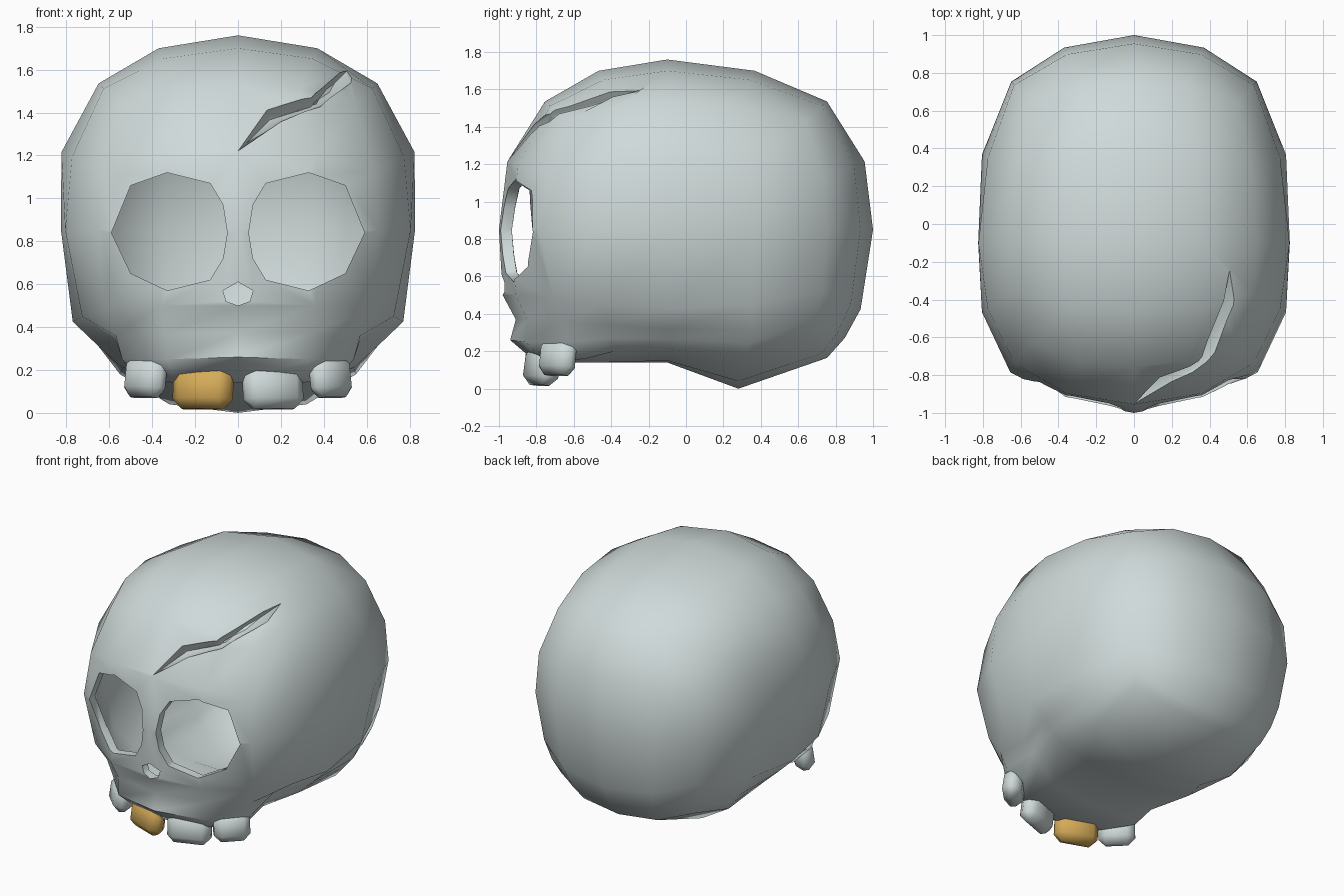
import bpy, bmesh, math
from mathutils import Vector
from mathutils.bvhtree import BVHTree

if "Cube" in bpy.data.objects:
    bpy.data.objects.remove(bpy.data.objects["Cube"])


def material(name, rgb):
    m = bpy.data.materials.new(name)
    m.diffuse_color = (*rgb, 1)
    m.use_nodes = True
    m.node_tree.nodes["Principled BSDF"].inputs["Base Color"].default_value = m.diffuse_color
    return m


bone = material("bone_grey", (0.63, 0.70, 0.70))
gold = material("gold", (0.67, 0.41, 0.10))


def make(name, bm, mat):
    bmesh.ops.recalc_face_normals(bm, faces=bm.faces)
    me = bpy.data.meshes.new(name)
    bm.to_mesh(me)
    bm.free()
    ob = bpy.data.objects.new(name, me)
    me.materials.append(mat)
    bpy.context.collection.objects.link(ob)
    return ob


def smooth(ob, degrees):
    bpy.ops.object.select_all(action='DESELECT')
    ob.select_set(True)
    bpy.context.view_layer.objects.active = ob
    bpy.ops.object.shade_smooth_by_angle(angle=math.radians(degrees))


# Skull surface: a gridded cube rounded into a superellipsoid, with a jaw
# keyed by (|u|, v, w) on the cube grid
LEVELS = ([-1, -.5, 0, .5, 1], [-1, -.5, 0, .5, 1], [-1, -.88, -.75, -.5, 0, .42, 1])
JAW = {
    (1, -1, 0): (.655, -.785, .85),
    (0, -1, -.5): (0, -.98, .50), (.5, -1, -.5): (.36, -.91, .50), (1, -1, -.5): (.62, -.71, .48),
    (0, -1, -.75): (0, -.91, .37), (.5, -1, -.75): (.34, -.85, .37), (1, -1, -.75): (.57, -.65, .36),
    (0, -1, -.88): (0, -.94, .26), (.5, -1, -.88): (.33, -.86, .25), (1, -1, -.88): (.54, -.63, .25),
    (0, -1, -1): (0, -.80, .14), (.5, -1, -1): (.29, -.74, .14), (1, -1, -1): (.46, -.54, .16),
    (0, -.5, -1): (0, -.50, .14), (.5, -.5, -1): (.28, -.46, .14), (1, -.5, -1): (.46, -.38, .20),
    (1, -.5, -.75): (.57, -.42, .34),
    (0, 0, -1): (0, -.10, .14), (.5, 0, -1): (.30, -.10, .15), (1, 0, -1): (.54, -.10, .21),
    (1, 0, -.75): (.66, -.10, .32), (1, .5, -.75): (.65, .36, .31),
    (0, .5, -1): (0, .28, 0), (.5, .5, -1): (.32, .28, .04), (1, .5, -1): (.55, .31, .18),
}


def place(u, v, w):
    if (abs(u), v, w) in JAW:
        x, y, z = JAW[(abs(u), v, w)]
        return Vector((math.copysign(x, u), y, z))
    if w == -.88:
        return place(u, v, -.75).lerp(place(u, v, -1), .5)
    n = (abs(u)**2.45 + abs(v)**2.45 + abs(w)**2.45) ** (1 / 2.45)
    x = u / n
    if abs(u) == 1 and abs(x) < .99 and w > -.5:
        x *= 1.045
    if abs(u) == .5:
        x *= .96
    y = v / n - (.1 if v in (0, .5) else 0)
    return Vector((.825 * x, y, .85 + .91 * w / n))


bm = bmesh.new()
verts = {}


def vert(c):
    if c not in verts:
        verts[c] = bm.verts.new(place(*c))
    return verts[c]


for axis in range(3):
    a, b = [k for k in range(3) if k != axis]
    for side in (-1, 1):
        for i in range(len(LEVELS[a]) - 1):
            for j in range(len(LEVELS[b]) - 1):
                quad = []
                for di, dj in ((0, 0), (1, 0), (1, 1), (0, 1)):
                    c = [0, 0, 0]
                    c[axis], c[a], c[b] = side, LEVELS[a][i + di], LEVELS[b][j + dj]
                    quad.append(vert(tuple(c)))
                bm.faces.new(quad)
surface = BVHTree.FromBMesh(bm)
skull = make("skull", bm, bone)
skull.data.polygons.foreach_set("use_smooth", [True] * len(skull.data.polygons))

shell = skull.modifiers.new("shell", 'SOLIDIFY')
shell.thickness = .06
shell.offset = -1


# Cutters for eye sockets and nose
def prism(name, outline, y0=-1.4, y1=-.45):
    bm = bmesh.new()
    front = [bm.verts.new((x, y0, z)) for x, z in outline]
    back = [bm.verts.new((x, y1, z)) for x, z in outline]
    bm.faces.new(front)
    bm.faces.new(back[::-1])
    for i in range(len(outline)):
        j = (i + 1) % len(outline)
        bm.faces.new((front[i], front[j], back[j], back[i]))
    return make(name, bm, bone)


EYE = [(.13, 1.07), (.33, 1.12), (.50, 1.06), (.59, .84), (.50, .65),
       (.33, .57), (.13, .62), (.07, .72), (.05, .84), (.07, .97)]
NOSE = [(0, .61), (.07, .57), (.055, .52), (0, .50), (-.055, .52), (-.07, .57)]
cutters = [prism("right_eye_cutter", EYE),
           prism("left_eye_cutter", [(-x, z) for x, z in EYE]),
           prism("nose_cutter", NOSE, y1=-.75)]

# Crack cutter: a jagged V groove across the brow, 0-3 upper edge, 4-6 lower edge
CRACK = [(0, -.95, 1.22), (.135, -.81, 1.41), (.34, -.72, 1.465), (.50, -.24, 1.585),
         (.52, -.42, 1.53), (.38, -.72, 1.42), (.20, -.84, 1.36)]
centre = Vector((0, 0, .85))


def on_skull(p, offset):
    d = (Vector(p) - centre).normalized()
    return surface.ray_cast(centre, d)[0] + d * offset


bm = bmesh.new()
top = [bm.verts.new(on_skull(p, .2)) for p in CRACK]
rim = [bm.verts.new(on_skull(p, -.004)) for p in CRACK]
valley = [bm.verts.new(on_skull(Vector(CRACK[i]).lerp(Vector(CRACK[j]), .35), -.048))
          for i, j in ((1, 6), (2, 5))]
for f in ((0, 1, 6), (1, 2, 6), (2, 5, 6), (2, 3, 5), (3, 4, 5)):
    bm.faces.new([top[k] for k in f])
for i in range(7):
    j = (i + 1) % 7
    bm.faces.new((rim[i], rim[j], top[j], top[i]))
P, Q = valley
A, B, C, D, E, F, G = rim
for f in ((A, B, P), (B, C, P), (C, Q, P), (C, D, Q), (A, P, G), (G, P, F), (P, Q, F), (Q, E, F), (Q, D, E)):
    bm.faces.new(f)
cutters.append(make("crack_cutter", bm, bone))

for c in cutters:
    c.hide_render = True
    cut = skull.modifiers.new("cut", 'BOOLEAN')
    cut.operation = 'DIFFERENCE'
    cut.solver = 'EXACT'
    cut.object = c
bpy.context.view_layer.update()
result = bpy.data.meshes.new_from_object(skull.evaluated_get(bpy.context.evaluated_depsgraph_get()))
skull.modifiers.clear()
skull.data = result
for c in cutters:
    bpy.data.objects.remove(c)
smooth(skull, 55)


# Teeth: chunky bevelled blocks set along the jaw arc
def tooth(name, loc, size, yaw, mat):
    bm = bmesh.new()
    bmesh.ops.create_cube(bm, size=1)
    bmesh.ops.scale(bm, vec=size, verts=bm.verts)
    bmesh.ops.bevel(bm, geom=bm.edges[:], offset=.045, segments=1, affect='EDGES')
    ob = make(name, bm, mat)
    ob.location = loc
    ob.rotation_euler = (math.radians(-8), 0, math.radians(yaw))
    smooth(ob, 60)


for s, side in ((1, "right"), (-1, "left")):
    tooth(side + "_front_tooth", (s * .162, -.77, .122), (.285, .13, .21), s * 20,
          gold if s < 0 else bone)
    tooth(side + "_outer_tooth", (s * .43, -.685, .168), (.235, .125, .195), s * 45, bone)
